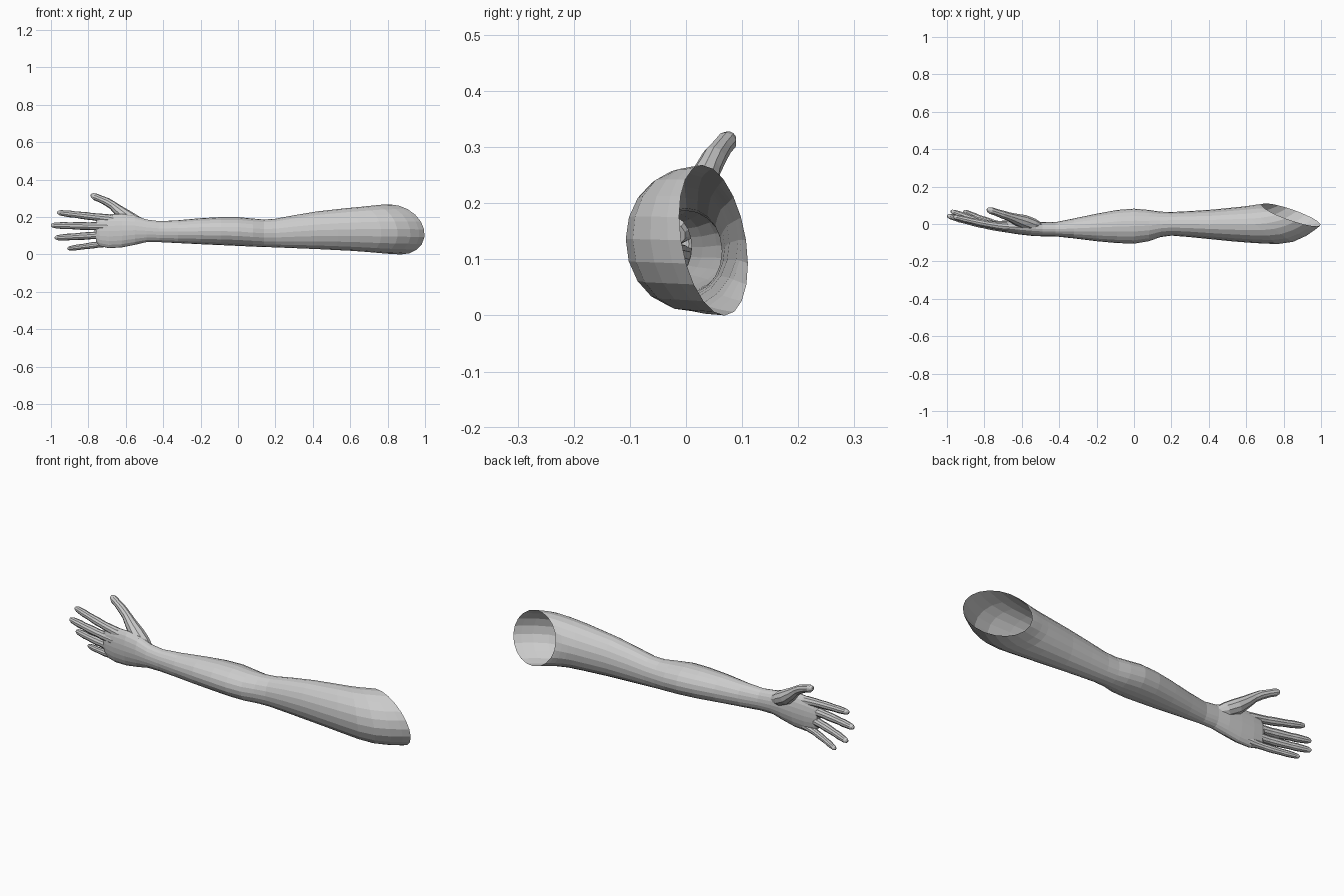
import bpy, bmesh, math
from mathutils import Vector

cube = bpy.data.objects.get("Cube")
if cube:
    bpy.data.objects.remove(cube, do_unlink=True)

skin = bpy.data.materials.new("plain grey")
skin.use_nodes = True
GREY = (0.6, 0.6, 0.6, 1)
skin.diffuse_color = GREY
skin.node_tree.nodes["Principled BSDF"].inputs["Base Color"].default_value = GREY


def loft(name, rings, cap_start, cap_end):
    """Skin a list of equal-length point rings into one object."""
    bm = bmesh.new()
    loops = [[bm.verts.new(p) for p in ring] for ring in rings]
    n = len(loops[0])
    for a, b in zip(loops, loops[1:]):
        for i in range(n):
            j = (i + 1) % n
            bm.faces.new((a[i], a[j], b[j], b[i]))
    if cap_start:
        bm.faces.new(loops[0])
    if cap_end:
        bm.faces.new(loops[-1])
    bmesh.ops.recalc_face_normals(bm, faces=bm.faces)
    mesh = bpy.data.meshes.new(name)
    bm.to_mesh(mesh)
    bm.free()
    mesh.materials.append(skin)
    obj = bpy.data.objects.new(name, mesh)
    bpy.context.collection.objects.link(obj)
    return obj


# Arm outline: x, front y, back y, bottom z, top z
STATIONS = [
    (-0.76, -0.025, 0.005, 0.07, 0.185),
    (-0.74, -0.036, 0.016, 0.045, 0.205),
    (-0.69, -0.044, 0.018, 0.034, 0.215),
    (-0.62, -0.055, 0.018, 0.038, 0.217),
    (-0.55, -0.063, 0.016, 0.052, 0.208),
    (-0.49, -0.066, 0.010, 0.066, 0.187),
    (-0.42, -0.066, 0.010, 0.066, 0.178),
    (-0.32, -0.077, 0.030, 0.061, 0.183),
    (-0.20, -0.092, 0.055, 0.055, 0.194),
    (-0.09, -0.102, 0.075, 0.050, 0.200),
    (0.0, -0.105, 0.082, 0.046, 0.200),
    (0.08, -0.092, 0.075, 0.042, 0.192),
    (0.14, -0.070, 0.066, 0.040, 0.187),
    (0.20, -0.062, 0.064, 0.038, 0.191),
    (0.30, -0.070, 0.069, 0.034, 0.210),
    (0.42, -0.082, 0.077, 0.029, 0.230),
    (0.60, -0.100, 0.095, 0.020, 0.250),
    (0.80, -0.109, 0.113, 0.006, 0.267),
]
SIDES = 20
ANGLES = [math.tau * i / SIDES for i in range(SIDES)]


def section(x, a):
    """Point of the arm surface at x and angle a (0 = front, quarter turn = top)."""
    x = min(x, STATIONS[-1][0])
    for s, e in zip(STATIONS, STATIONS[1:]):
        if x <= e[0]:
            break
    t = (x - s[0]) / (e[0] - s[0])
    f, b, lo, hi = (s[k] + (e[k] - s[k]) * t for k in range(1, 5))
    return Vector((x, (f + b) / 2 - (b - f) / 2 * math.cos(a),
                   (lo + hi) / 2 + (hi - lo) / 2 * math.sin(a)))


def rim(a):
    """Slanted open edge at the shoulder."""
    c, s = math.cos(a), math.sin(a)
    return Vector((0.84 + 0.155 * c - 0.03 * s,
                   0.049 - 0.058 * c - 0.02 * s, 0.134 + 0.134 * s))


# Palm, forearm and upper arm as one open sleeve
START = 0.42
rings = [[section(st[0], a) for a in ANGLES] for st in STATIONS if st[0] <= START]
for t in (0.2, 0.4, 0.6, 0.75, 0.87, 0.95, 1):
    pull = max(0, (t - 0.6) / 0.4) ** 2
    ring = []
    for a in ANGLES:
        edge = rim(a)
        x = START + (edge.x - START) * t
        p = section(x, a).lerp(edge, pull)
        p.x = x
        ring.append(p)
    rings.append(ring)
loft("arm", rings, True, False)


def digit(name, path, radii, sides=10):
    """Tapered tube along a path of points."""
    rings = []
    for i, p in enumerate(path):
        d = (path[min(i + 1, len(path) - 1)] - path[max(i - 1, 0)]).normalized()
        u = d.cross(Vector((0, 1, 0))).normalized()
        v = d.cross(u)
        rings.append([p + radii[i] * (u * math.cos(math.tau * k / sides)
                                      + v * math.sin(math.tau * k / sides))
                      for k in range(sides)])
    loft(name, rings, True, True)


# Fingers: hand bone start, knuckle, tip, thickness
FINGERS = {
    "index_finger": ((-0.58, -0.02, 0.17), (-0.69, -0.014, 0.192), (-0.967, 0.04, 0.225), 1.0),
    "middle_finger": ((-0.58, -0.025, 0.14), (-0.71, -0.018, 0.150), (-1.0, 0.045, 0.156), 1.05),
    "ring_finger": ((-0.58, -0.025, 0.11), (-0.70, -0.014, 0.106), (-0.98, 0.07, 0.089), 1.0),
    "little_finger": ((-0.58, -0.02, 0.08), (-0.68, -0.01, 0.062), (-0.912, 0.07, 0.031), 0.85),
}
STEPS = (0, 0.18, 0.32, 0.42, 0.52, 0.66, 0.76, 0.86, 0.94, 0.985, 1)
WIDTHS = (0.023, 0.021, 0.019, 0.02, 0.019, 0.017, 0.018, 0.016, 0.014, 0.009, 0.003)
for name, (bone, knuckle, tip, size) in FINGERS.items():
    k, e = Vector(knuckle), Vector(tip)
    path = [Vector(bone)]
    for s in STEPS:
        p = k.lerp(e, s)
        p.y = k.y + (e.y - k.y) * s ** 1.3
        path.append(p)
    digit(name, path, [0.02 * size] + [w * size for w in WIDTHS])

# Thumb with its fleshy base
THUMB = [(-0.49, -0.02, 0.145), (-0.54, -0.005, 0.168), (-0.59, 0.012, 0.197),
         (-0.635, 0.027, 0.232), (-0.67, 0.04, 0.262), (-0.7, 0.05, 0.281),
         (-0.735, 0.062, 0.297), (-0.765, 0.072, 0.309), (-0.78, 0.077, 0.317),
         (-0.786, 0.079, 0.321)]
digit("thumb", [Vector(p) for p in THUMB],
      [0.02, 0.036, 0.038, 0.03, 0.023, 0.022, 0.019, 0.019, 0.013, 0.004])
